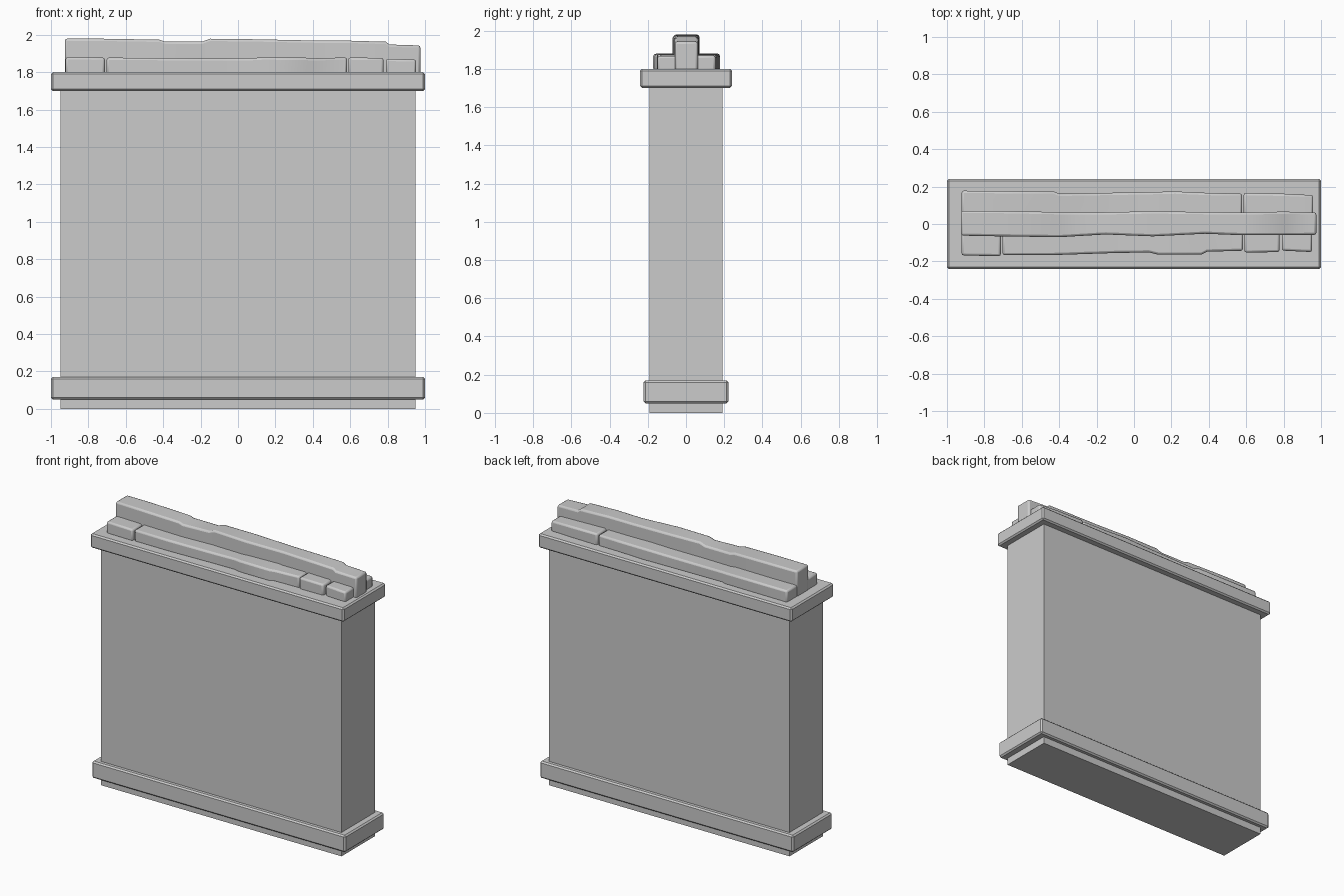
import bpy, bmesh, math


def finish(name, bm, bevel=0.0, segments=1, smooth=False):
    bmesh.ops.recalc_face_normals(bm, faces=bm.faces)
    mesh = bpy.data.meshes.new(name)
    bm.to_mesh(mesh)
    bm.free()
    obj = bpy.data.objects.new(name, mesh)
    bpy.context.collection.objects.link(obj)
    if bevel:
        mod = obj.modifiers.new("edge_bevel", 'BEVEL')
        mod.width = bevel
        mod.segments = segments
        mod.limit_method = 'ANGLE'
        mod.angle_limit = math.radians(50)
    if smooth:
        bpy.ops.object.select_all(action='DESELECT')
        obj.select_set(True)
        bpy.context.view_layer.objects.active = obj
        bpy.ops.object.shade_smooth_by_angle(angle=math.radians(45))
    return obj


def block(name, hx, hy, z0, z1, bevel=0.0):
    bm = bmesh.new()
    bmesh.ops.create_cube(bm, size=1)
    for v in bm.verts:
        v.co = (v.co.x * 2 * hx, v.co.y * 2 * hy, z0 + (v.co.z + 0.5) * (z1 - z0))
    finish(name, bm, bevel)


def stone_row(name, stones):
    """Each stone is lofted through stations (x, y_min, y_max, top)."""
    bm = bmesh.new()
    for stations in stones:
        rings = [[bm.verts.new((x, y, z)) for y, z in
                  ((a, 1.79), (b, 1.79), (b, top), (a, top))]
                 for x, a, b, top in stations]
        for r, s in zip(rings, rings[1:]):
            for i in range(4):
                j = (i + 1) % 4
                bm.faces.new((r[i], r[j], s[j], s[i]))
        bm.faces.new(rings[0])
        bm.faces.new(rings[-1])
    finish(name, bm, 0.012, 2, True)


# Wall slab with base and cap mouldings
block("wall_body", 0.95, 0.19, 0.0, 1.75)
block("base_moulding", 1.0, 0.222, 0.05, 0.17, 0.01)
block("cap_moulding", 1.0, 0.24, 1.70, 1.80, 0.01)

# Central ridge of worn stone
stone_row("ridge_stones", [[
    (-0.925, -0.062, 0.070, 1.980), (-0.72, -0.066, 0.070, 1.979),
    (-0.42, -0.070, 0.064, 1.974), (-0.39, -0.070, 0.063, 1.964),
    (-0.19, -0.058, 0.062, 1.964), (-0.15, -0.056, 0.063, 1.979),
    (0.10, -0.066, 0.068, 1.976), (0.38, -0.052, 0.064, 1.970),
    (0.58, -0.060, 0.062, 1.969), (0.79, -0.060, 0.066, 1.963),
    (0.81, -0.060, 0.066, 1.948), (0.975, -0.058, 0.062, 1.943)]])

# Front ledge: x and outer y, with narrow joints between stones
front = [
    [(-0.922, 0.168, 1.88), (-0.712, 0.172, 1.878)],
    [(-0.703, 0.166, 1.878), (-0.43, 0.166, 1.876), (-0.10, 0.155, 1.874),
     (0.08, 0.152, 1.876), (0.13, 0.164, 1.879), (0.36, 0.164, 1.878),
     (0.39, 0.148, 1.874), (0.583, 0.143, 1.879)],
    [(0.590, 0.153, 1.879), (0.778, 0.150, 1.876)],
    [(0.790, 0.142, 1.872), (0.952, 0.150, 1.868)]]
stone_row("front_ledge_stones",
          [[(x, -y, -0.03, z) for x, y, z in s] for s in front])

# Back ledge
back = [
    [(-0.922, 0.178, 1.88), (-0.43, 0.174, 1.878), (-0.40, 0.162, 1.872),
     (0.05, 0.170, 1.876), (0.22, 0.174, 1.879), (0.40, 0.166, 1.875),
     (0.578, 0.163, 1.875)],
    [(0.586, 0.166, 1.879), (0.80, 0.162, 1.876), (0.958, 0.154, 1.87)]]
stone_row("back_ledge_stones",
          [[(x, 0.03, y, z) for x, y, z in s] for s in back])
